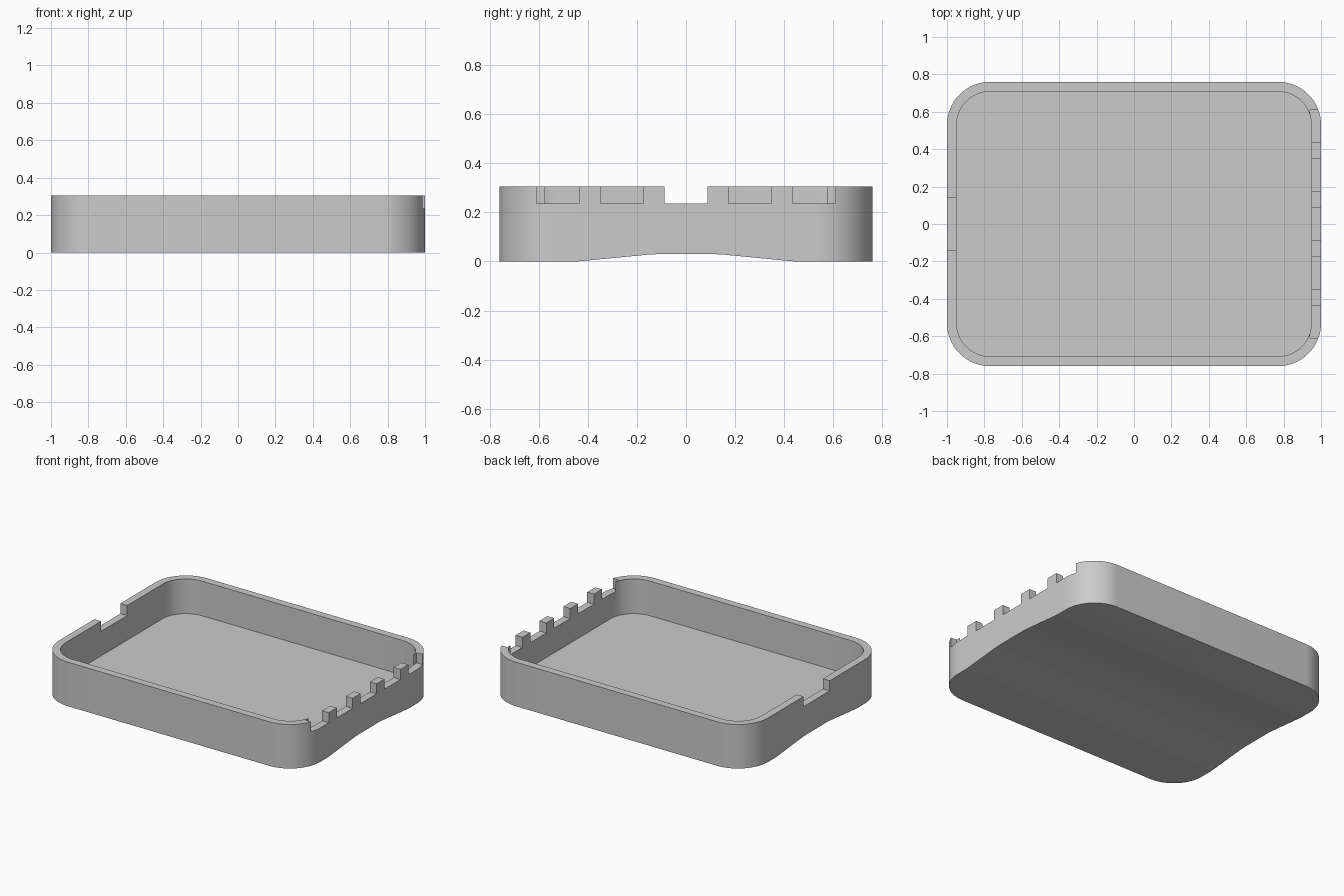
import bpy, bmesh, math
from mathutils import Vector

cube = bpy.data.objects.get("Cube")
if cube:
    bpy.data.objects.remove(cube, do_unlink=True)

HALF_X, HALF_Y, HEIGHT = 1.0, 0.76, 0.305
RADIUS, WALL = 0.23, 0.052
FLOOR, NOTCH_Z = 0.065, 0.235

grey = bpy.data.materials.new("light_grey")
grey.use_nodes = True
colour = (0.6, 0.6, 0.6, 1)
grey.diffuse_color = colour
grey.node_tree.nodes["Principled BSDF"].inputs["Base Color"].default_value = colour


def prism(name, outline, offset):
    """Extrude a closed outline of 3D points along an offset."""
    bm = bmesh.new()
    face = bm.faces.new([bm.verts.new(p) for p in outline])
    result = bmesh.ops.extrude_face_region(bm, geom=[face])
    verts = [v for v in result["geom"] if isinstance(v, bmesh.types.BMVert)]
    bmesh.ops.translate(bm, verts=verts, vec=Vector(offset))
    bmesh.ops.recalc_face_normals(bm, faces=bm.faces)
    mesh = bpy.data.meshes.new(name)
    bm.to_mesh(mesh)
    bm.free()
    mesh.materials.append(grey)
    obj = bpy.data.objects.new(name, mesh)
    bpy.context.collection.objects.link(obj)
    return obj


def rounded_rect(inset, z, steps=16):
    """Rounded rectangle parallel to the tray outline."""
    points = []
    for i, (sx, sy) in enumerate([(1, 1), (-1, 1), (-1, -1), (1, -1)]):
        for k in range(steps + 1):
            a = (i + k / steps) * math.pi / 2
            points.append((sx * (HALF_X - RADIUS) + (RADIUS - inset) * math.cos(a),
                           sy * (HALF_Y - RADIUS) + (RADIUS - inset) * math.sin(a), z))
    return points


def notch(name, x0, x1, y, width):
    h = width / 2
    outline = [(x0, y - h, NOTCH_Z), (x1, y - h, NOTCH_Z),
               (x1, y + h, NOTCH_Z), (x0, y + h, NOTCH_Z)]
    return prism(name, outline, (0, 0, 0.2))


# Solid body
tray = prism("tray", rounded_rect(0, 0), (0, 0, HEIGHT))

# Cavity, shallow arch under the base, and rim notches
cutters = [prism("cavity_cutter", rounded_rect(WALL, FLOOR), (0, 0, 0.5))]
half = [(0.11, 0.03), (0.15, 0.028), (0.42, 0.002), (0.46, -0.001), (0.46, -0.1)]
arch = half + [(-y, z) for y, z in reversed(half)]
cutters.append(prism("arch_cutter", [(-1.2, y, z) for y, z in arch], (2.4, 0, 0)))
for i in range(-2, 3):
    cutters.append(notch("comb_notch_cutter", 0.942, 1.2, i * 0.261, 0.174))
cutters.append(notch("single_notch_cutter", -1.2, -0.9, 0, 0.285))

for cutter in cutters:
    mod = tray.modifiers.new(cutter.name, 'BOOLEAN')
    mod.operation = 'DIFFERENCE'
    mod.solver = 'EXACT'
    mod.object = cutter
    cutter.hide_render = True

# Apply the cuts and remove the cutters
bpy.context.view_layer.update()
evaluated = tray.evaluated_get(bpy.context.evaluated_depsgraph_get())
mesh = bpy.data.meshes.new_from_object(evaluated)
tray.modifiers.clear()
tray.data = mesh
for cutter in cutters:
    bpy.data.objects.remove(cutter, do_unlink=True)

# Smooth corners with crisp edges
bpy.ops.object.select_all(action='DESELECT')
tray.select_set(True)
bpy.context.view_layer.objects.active = tray
bpy.ops.object.shade_smooth_by_angle(angle=math.radians(30))
